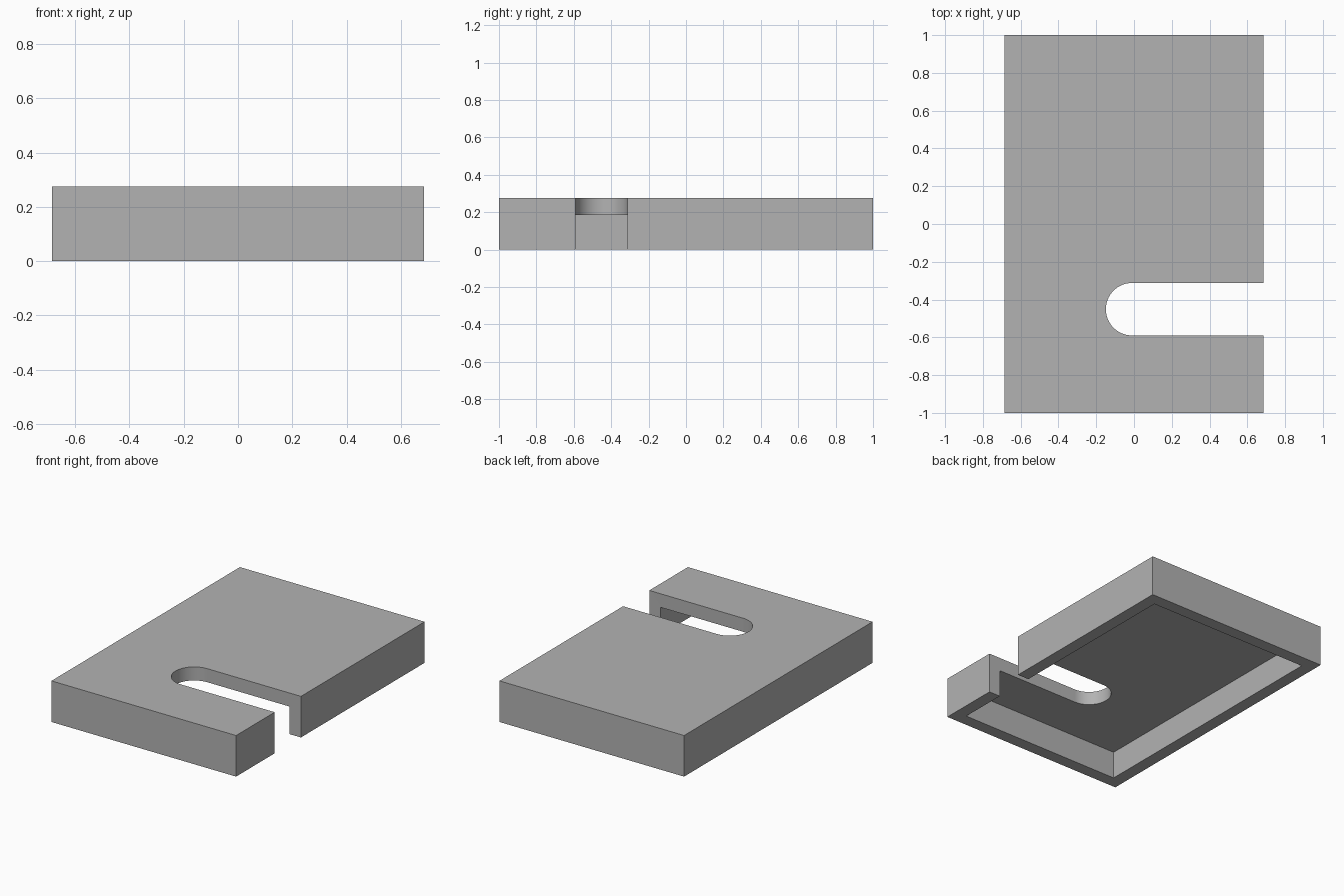
import bpy, bmesh
from math import cos, sin, pi
from mathutils import Vector

cube = bpy.data.objects.get("Cube")
if cube:
    bpy.data.objects.remove(cube)

WIDTH, DEPTH, HEIGHT = 1.372, 2.0, 0.276
WALL, TOP = 0.084, 0.091
SLOT_X, SLOT_Y, SLOT_R = -0.01, -0.451, 0.139

grey = bpy.data.materials.new("plain grey")
grey.use_nodes = True
colour = (0.45, 0.45, 0.45, 1)
grey.diffuse_color = colour
grey.node_tree.nodes["Principled BSDF"].inputs["Base Color"].default_value = colour


def make_object(name, bm):
    bmesh.ops.recalc_face_normals(bm, faces=bm.faces[:])
    mesh = bpy.data.meshes.new(name)
    bm.to_mesh(mesh)
    bm.free()
    mesh.materials.append(grey)
    obj = bpy.data.objects.new(name, mesh)
    bpy.context.collection.objects.link(obj)
    return obj


def extrude_outline(bm, points, z, height):
    face = bm.faces.new([bm.verts.new((x, y, z)) for x, y in points])
    grown = bmesh.ops.extrude_face_region(bm, geom=[face])["geom"]
    verts = [v for v in grown if isinstance(v, bmesh.types.BMVert)]
    bmesh.ops.translate(bm, verts=verts, vec=(0, 0, height))


# Hollow cover: a box with its underside inset and pushed up
bm = bmesh.new()
w, d = WIDTH / 2, DEPTH / 2
extrude_outline(bm, [(-w, -d), (w, -d), (w, d), (-w, d)], 0, HEIGHT)
bmesh.ops.recalc_face_normals(bm, faces=bm.faces[:])
floor = min(bm.faces, key=lambda f: f.calc_center_median().z)
bmesh.ops.inset_region(bm, faces=[floor], thickness=WALL, use_even_offset=True)
pocket = bmesh.ops.extrude_face_region(bm, geom=[floor])["geom"]
if floor.is_valid:
    bmesh.ops.delete(bm, geom=[floor], context="FACES_ONLY")
pocket_verts = [v for v in pocket if isinstance(v, bmesh.types.BMVert)]
bmesh.ops.translate(bm, verts=pocket_verts, vec=(0, 0, HEIGHT - TOP))
cover = make_object("slotted_cover", bm)

# Round-ended slot cutter, open through the +x wall
bm = bmesh.new()
steps = 32
outline = [(SLOT_X + SLOT_R * cos(a), SLOT_Y + SLOT_R * sin(a))
           for a in (pi / 2 + pi * i / steps for i in range(steps + 1))]
outline += [(w + 0.2, SLOT_Y - SLOT_R), (w + 0.2, SLOT_Y + SLOT_R)]
extrude_outline(bm, outline, -0.1, HEIGHT + 0.2)
cutter = make_object("slot_cutter", bm)
cutter.hide_render = True
cutter.hide_viewport = True

cut = cover.modifiers.new("slot", "BOOLEAN")
cut.operation = "DIFFERENCE"
cut.solver = "EXACT"
cut.object = cutter

# Bake the cut, then smooth only the rounded slot end
bpy.context.view_layer.update()
result = bpy.data.meshes.new_from_object(
    cover.evaluated_get(bpy.context.evaluated_depsgraph_get()))
cover.modifiers.clear()
cover.data = result
bpy.data.objects.remove(cutter)
bpy.ops.object.select_all(action="DESELECT")
cover.select_set(True)
bpy.context.view_layer.objects.active = cover
bpy.ops.object.shade_smooth_by_angle(angle=pi / 6)
